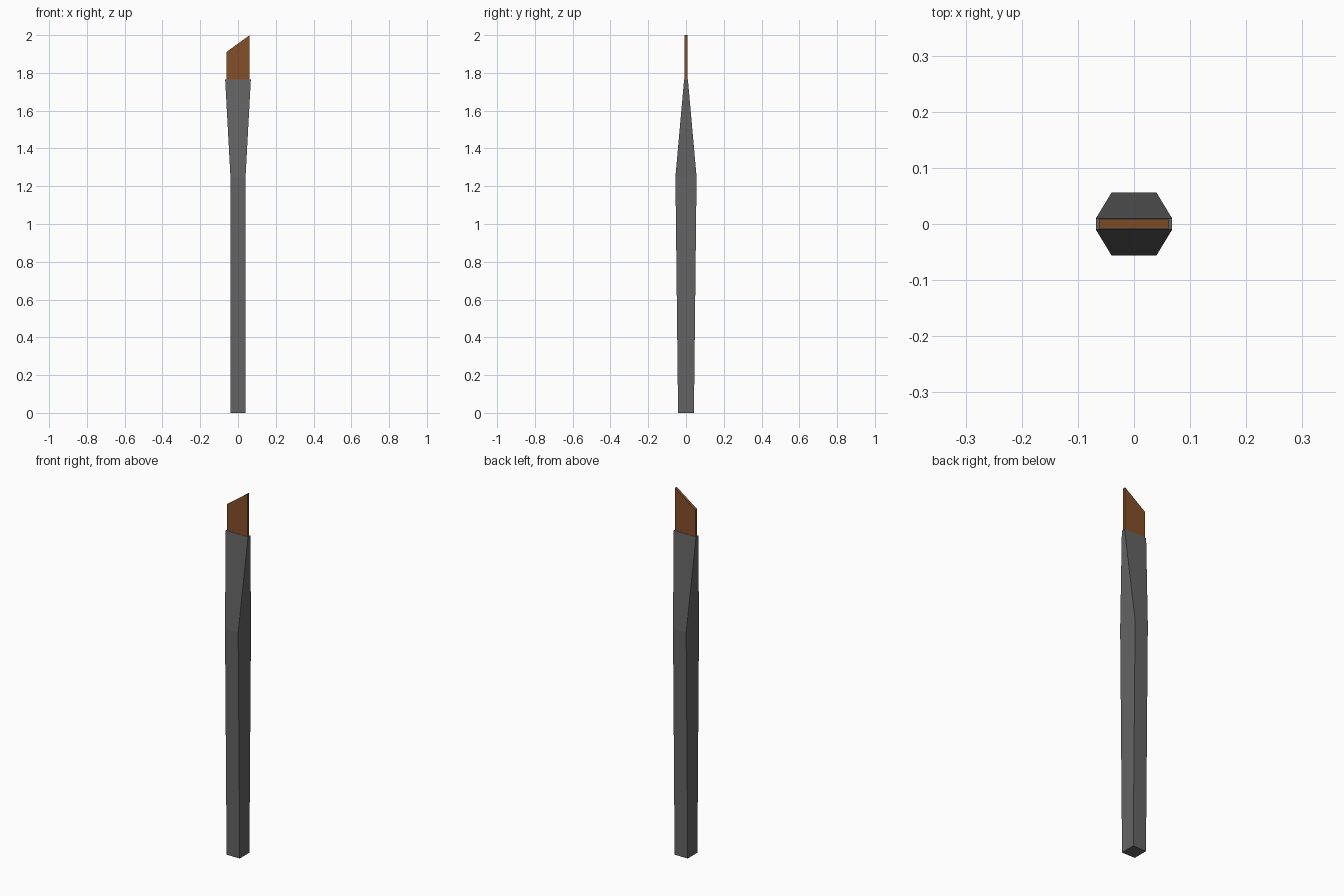
import bpy

if "Cube" in bpy.data.objects:
    bpy.data.objects.remove(bpy.data.objects["Cube"])


def loft(name, rings, color):
    """Skin rectangular rings given as (half width, half depth, z left, z right)."""
    verts, faces = [], []
    for hx, hy, zl, zr in rings:
        verts += [(-hx, -hy, zl), (hx, -hy, zr), (hx, hy, zr), (-hx, hy, zl)]
    for r in range(len(rings) - 1):
        a = r * 4
        for i in range(4):
            j = (i + 1) % 4
            faces.append((a + i, a + j, a + 4 + j, a + 4 + i))
    n = len(verts)
    faces += [(3, 2, 1, 0), (n - 4, n - 3, n - 2, n - 1)]
    mesh = bpy.data.meshes.new(name)
    mesh.from_pydata(verts, [], faces)
    mat = bpy.data.materials.new(name + "_color")
    mat.diffuse_color = (*color, 1.0)
    mat.use_nodes = True
    mat.node_tree.nodes["Principled BSDF"].inputs["Base Color"].default_value = mat.diffuse_color
    mesh.materials.append(mat)
    obj = bpy.data.objects.new(name, mesh)
    bpy.context.collection.objects.link(obj)
    return obj


# Handle: square shaft that flares wide and flat at the top
loft("handle", [
    (0.040, 0.042, 0.0, 0.0),
    (0.040, 0.056, 1.25, 1.25),
    (0.068, 0.010, 1.765, 1.765),
], (0.127, 0.127, 0.127))

# Bristles: thin slab with a slanted tip
bristles = loft("bristles", [
    (0.062, 0.008, 1.765, 1.765),
    (0.062, 0.008, 1.91, 2.0),
], (0.23, 0.08, 0.022))
